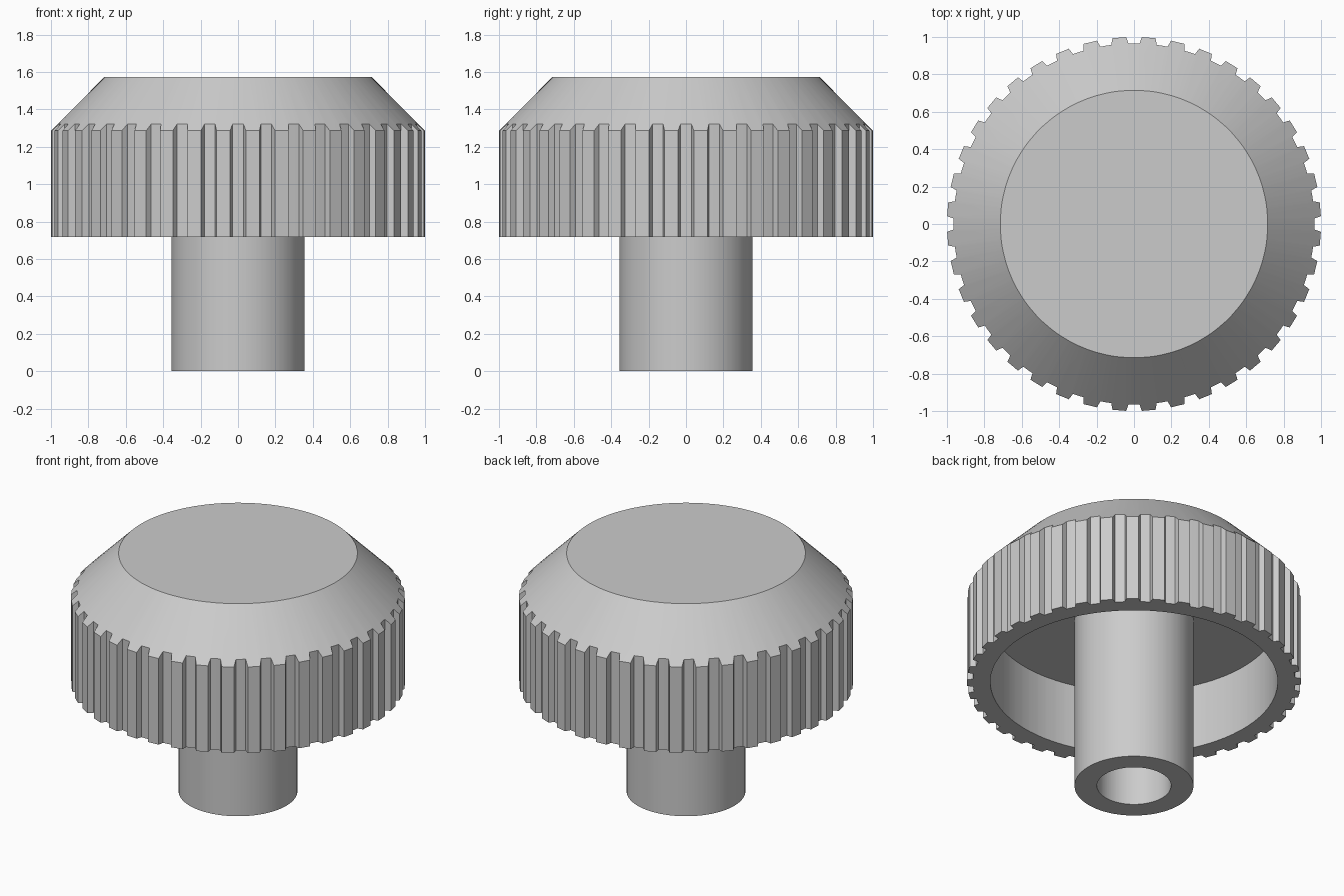
import bpy
import bmesh
import math

cube = bpy.data.objects.get("Cube")
if cube:
    bpy.data.objects.remove(cube, do_unlink=True)

grey = bpy.data.materials.new("mid grey")
grey.use_nodes = True
GREY = (0.6, 0.6, 0.6, 1)
grey.diffuse_color = GREY
grey.node_tree.nodes["Principled BSDF"].inputs["Base Color"].default_value = GREY

TEETH = 40
TIP, ROOT = 1.0, 0.965            # knurl radii
SHOULDER, TOP_Z = 1.286, 1.572    # foot and top of the chamfer
HEAD_Z, CEILING_Z = 0.717, 1.145  # rim and cavity ceiling


def knurl_outline():
    """Angle and radius of each point around the toothed grip."""
    pitch = math.tau / TEETH
    tooth = [(-2.75, ROOT), (-2.1, TIP), (2.1, TIP), (2.75, ROOT)]
    points = []
    for i in range(TEETH):
        middle = (i + 0.5) * pitch
        points += [(middle + math.radians(a), r) for a, r in tooth]
        points.append((middle + pitch / 2, ROOT))
    return points


OUTLINE = knurl_outline()


def circle(radius, z):
    return [(radius * math.cos(a), radius * math.sin(a), z) for a, _ in OUTLINE]


def toothed(height):
    return [(r * math.cos(a), r * math.sin(a), height(r)) for a, r in OUTLINE]


def skin(name, rings, cap_start=False, cap_end=False, closed=False):
    """Join successive rings with quads and optionally cap the ends."""
    bm = bmesh.new()
    loops = [[bm.verts.new(p) for p in ring] for ring in rings]
    pairs = list(zip(loops, loops[1:]))
    if closed:
        pairs.append((loops[-1], loops[0]))
    for low, high in pairs:
        for i in range(len(low)):
            bm.faces.new((low[i - 1], low[i], high[i], high[i - 1]))
    if cap_start:
        bm.faces.new(loops[0])
    if cap_end:
        bm.faces.new(loops[-1])
    bmesh.ops.recalc_face_normals(bm, faces=bm.faces)
    mesh = bpy.data.meshes.new(name)
    bm.to_mesh(mesh)
    bm.free()
    mesh.materials.append(grey)
    obj = bpy.data.objects.new(name, mesh)
    bpy.context.collection.objects.link(obj)
    bpy.ops.object.select_all(action="DESELECT")
    obj.select_set(True)
    bpy.context.view_layer.objects.active = obj
    bpy.ops.object.shade_smooth_by_angle(angle=math.radians(25))
    return obj


# Knurled head: chamfered top, toothed grip, hollow underside
skin("knob_head", [
    circle(0.715, TOP_Z),
    toothed(lambda r: SHOULDER + TIP - r),
    toothed(lambda r: HEAD_Z),
    circle(0.86, HEAD_Z),
    circle(0.86, CEILING_Z),
], cap_start=True, cap_end=True)

# Hollow stem with a blind bore, rooted in the head
skin("stem", [
    circle(0.222, CEILING_Z),
    circle(0.222, 0),
    circle(0.356, 0),
    circle(0.356, CEILING_Z),
], closed=True)
